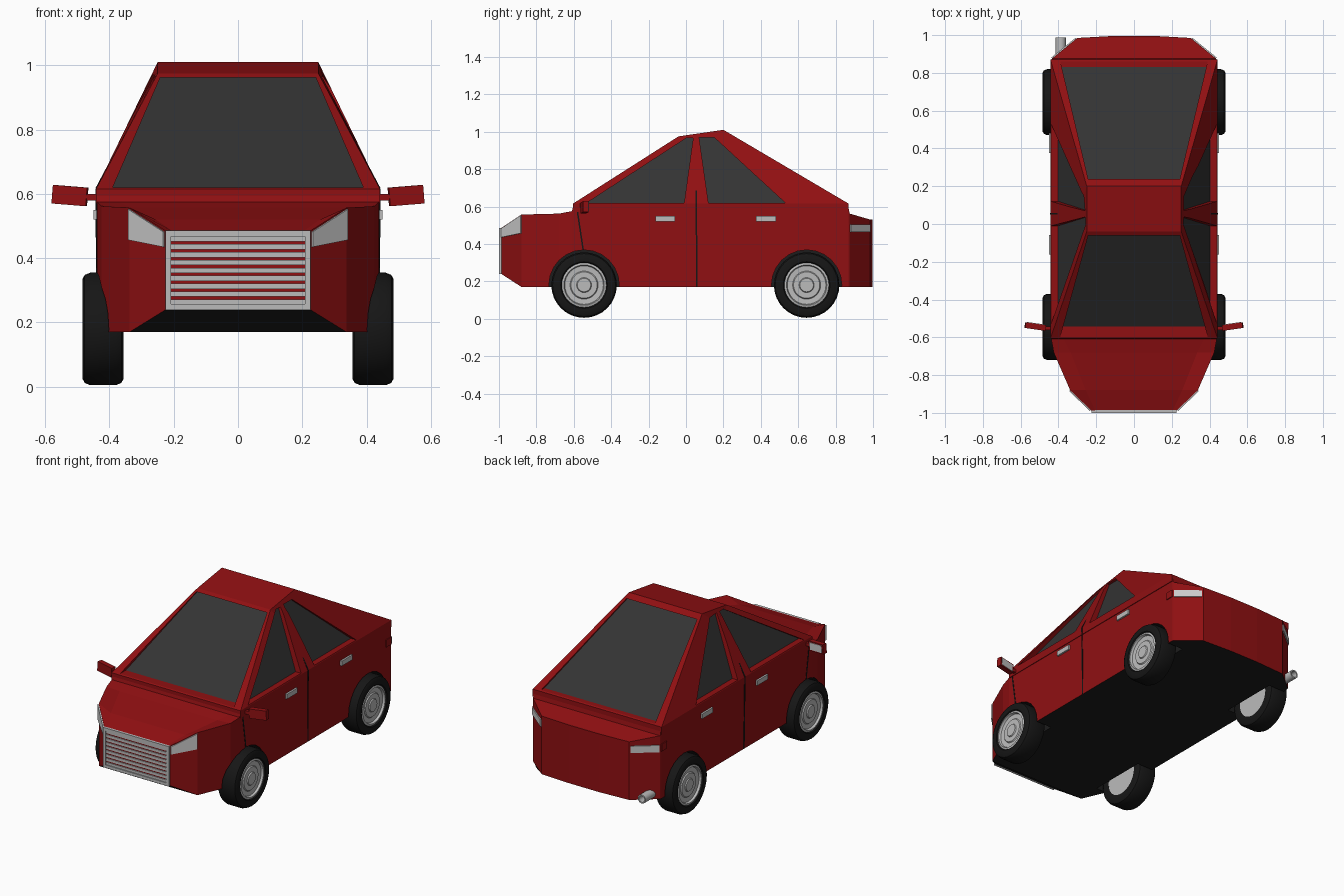
import bpy, bmesh, math
from mathutils import Vector, Matrix

cube = bpy.data.objects.get("Cube")
if cube:
    bpy.data.objects.remove(cube, do_unlink=True)


def material(name, rgb):
    m = bpy.data.materials.new(name)
    m.use_nodes = True
    m.diffuse_color = (*rgb, 1)
    m.node_tree.nodes["Principled BSDF"].inputs["Base Color"].default_value = (*rgb, 1)
    return m


RED = material("red paint", (0.28, 0.005, 0.006))
GLASS = material("tinted glass", (0.034, 0.034, 0.034))
BLACK = material("black rubber", (0.008, 0.008, 0.008))
UNDER = material("underbody grey", (0.012, 0.012, 0.012))
SILVER = material("silver trim", (0.5, 0.5, 0.5))
LAMP = material("lamp lens", (0.6, 0.6, 0.6))


def finish(name, bm, *mats):
    bmesh.ops.recalc_face_normals(bm, faces=bm.faces)
    me = bpy.data.meshes.new(name)
    bm.to_mesh(me)
    bm.free()
    for m in mats:
        me.materials.append(m)
    ob = bpy.data.objects.new(name, me)
    bpy.context.collection.objects.link(ob)
    return ob


def loft(name, rings, *mats):
    """Skin a row of closed rings and cap both ends."""
    bm = bmesh.new()
    rows = [[bm.verts.new(p) for p in ring] for ring in rings]
    for a, b in zip(rows, rows[1:]):
        for i in range(len(a)):
            j = (i + 1) % len(a)
            bm.faces.new((a[i], a[j], b[j], b[i]))
    bm.faces.new(rows[0])
    bm.faces.new(rows[-1])
    return finish(name, bm, *mats)


def plate(name, pts, offset, *mats):
    """Flat polygon thickened along an offset."""
    off = Vector(offset)
    return loft(name, [pts, [Vector(p) + off for p in pts]], *mats)


def box(name, centre, size, mat, turn=None):
    bm = bmesh.new()
    bmesh.ops.create_cube(bm, size=1, matrix=Matrix.Diagonal((*size, 1)))
    ob = finish(name, bm, mat)
    ob.matrix_world = Matrix.Translation(centre) @ (turn or Matrix())
    return ob


def lathe(name, profile, centre, side, mat, axis="X"):
    """Revolve (radius, along) points about the x or y axis."""
    bm = bmesh.new()
    vs = [bm.verts.new((side * a, r, 0) if axis == "X" else (r, a, 0)) for r, a in profile]
    es = [bm.edges.new(p) for p in zip(vs, vs[1:])]
    bmesh.ops.spin(bm, geom=vs + es, cent=(0, 0, 0), steps=32, angle=math.tau,
                   axis=(1, 0, 0) if axis == "X" else (0, 1, 0))
    bmesh.ops.remove_doubles(bm, verts=bm.verts, dist=0.0005)
    ob = finish(name, bm, mat)
    ob.location = centre
    bpy.ops.object.select_all(action="DESELECT")
    ob.select_set(True)
    bpy.context.view_layer.objects.active = ob
    bpy.ops.object.shade_smooth_by_angle(angle=math.radians(35))
    return ob


def carve(ob, cutters):
    """Subtract the cutters, then bake the result and discard them."""
    for c in cutters:
        c.hide_render = True
        mod = ob.modifiers.new("cut", "BOOLEAN")
        mod.operation, mod.solver, mod.object = "DIFFERENCE", "EXACT", c
    deps = bpy.context.evaluated_depsgraph_get()
    baked = bpy.data.meshes.new_from_object(ob.evaluated_get(deps))
    ob.modifiers.clear()
    ob.data = baked
    for c in cutters:
        bpy.data.objects.remove(c, do_unlink=True)


# Lower body: y, outer x, bottom z, outer top z, inner x, inner top z
stations = [
    (-0.988, 0.225, 0.24, 0.485, 0.205, 0.485),
    (-0.88, 0.338, 0.17, 0.557, 0.255, 0.52),
    (-0.68, 0.425, 0.17, 0.562, 0.335, 0.558),
    (-0.61, 0.438, 0.17, 0.575, 0.37, 0.575),
    (-0.6, 0.438, 0.17, 0.612, 0.39, 0.612),
    (0.865, 0.438, 0.17, 0.612, 0.39, 0.612),
    (0.875, 0.435, 0.17, 0.562, 0.39, 0.562),
    (0.985, 0.3, 0.17, 0.53, 0.25, 0.53),
    (0.996, 0.1, 0.17, 0.53, 0.06, 0.53),
]
body = loft("body", [[(xo, y, zb), (xo, y, zt), (xi, y, zi), (-xi, y, zi), (-xo, y, zt), (-xo, y, zb)]
                     for y, xo, zb, zt, xi, zi in stations], RED, UNDER)
for f in body.data.polygons:
    f.material_index = int(f.normal.z < -0.3)

# Wheels and wheel arches
tyre = [(0.115, 0.36), (0.155, 0.356), (0.168, 0.363), (0.175, 0.38), (0.175, 0.46),
        (0.168, 0.477), (0.155, 0.484), (0.125, 0.484), (0.118, 0.476)]
rim = [(0, 0.364), (0.119, 0.364), (0.119, 0.478), (0.108, 0.481), (0.103, 0.468), (0.075, 0.466),
       (0.07, 0.472), (0.04, 0.472), (0.036, 0.478), (0, 0.478)]
arches = []
for s, side in ((1, "left"), (-1, "right")):
    for y, end in ((-0.545, "front"), (0.645, "rear")):
        hub = (0, y, 0.18)
        lathe(f"{end}_{side}_tyre", tyre, hub, s, BLACK)
        lathe(f"{end}_{side}_rim", rim, hub, s, SILVER)
        circle = [(s * 0.33, y + 0.188 * math.cos(a * math.tau / 24), 0.18 + 0.188 * math.sin(a * math.tau / 24))
                  for a in range(24)]
        arch = plate("arch_cutter", circle, (s * 0.2, 0, 0), RED, UNDER)
        for f in arch.data.polygons:
            f.material_index = 1
        arches.append(arch)
carve(body, arches)


# Cabin with recessed windows
def deck(x, y0, y1, z0, z1):
    return [(-x, y0, z0), (x, y0, z0), (x, y1, z1), (-x, y1, z1)]


cabin = loft("cabin", [deck(0.442, -0.605, 0.87, 0.57, 0.57), deck(0.442, -0.605, 0.87, 0.615, 0.615),
                       deck(0.25, -0.04, 0.2, 0.975, 1.01)], RED, GLASS)


def window(floor, outward):
    cutter = plate("window_cutter", floor, outward, RED, GLASS)
    out = Vector(outward).normalized()
    for f in cutter.data.polygons:
        inner = all(abs((cutter.data.vertices[v].co - Vector(floor[0])).length -
                        min((cutter.data.vertices[v].co - Vector(p)).length + 
                            (Vector(p) - Vector(floor[0])).length for p in floor)) < 1e-4
                    for v in f.vertices)
        f.material_index = int(inner and f.normal.dot(out) < -0.1)
    return cutter


def side_window(s, outline):
    return window([(s * (0.402 - 0.445 * (z - 0.62)), y, z) for y, z in outline], (s * 0.3, 0, 0))


windows = [
    window([(-0.39, -0.542, 0.62), (0.39, -0.542, 0.62), (0.242, -0.045, 0.962), (-0.242, -0.045, 0.962)],
           (0, -0.5, 0)),
    window([(-0.39, 0.83, 0.62), (0.39, 0.83, 0.62), (0.242, 0.215, 0.988), (-0.242, 0.215, 0.988)],
           (0, 0.5, 0)),
]
for s in (1, -1):
    windows.append(side_window(s, [(-0.53, 0.62), (-0.01, 0.62), (0.038, 0.965), (0.0, 0.965)]))
    windows.append(side_window(s, [(0.12, 0.62), (0.53, 0.62), (0.15, 0.97), (0.07, 0.97)]))
carve(cabin, windows)

# Grille: frame and slats
for z in (0.248, 0.477):
    box("grille_rail", (0, -0.988, z), (0.452, 0.024, 0.018), SILVER)
for x in (-0.217, 0.217):
    box("grille_post", (x, -0.988, 0.3625), (0.018, 0.024, 0.245), SILVER)
for i in range(9):
    box("grille_slat", (0, -0.987, 0.264 + i * 0.0245), (0.42, 0.014, 0.016), SILVER)

# Paired details
for s, side in ((1, "left"), (-1, "right")):
    plate(f"{side}_headlight", [(s * 0.228, -0.985, 0.435), (s * 0.228, -0.985, 0.482),
                                (s * 0.338, -0.88, 0.553), (s * 0.338, -0.88, 0.457)],
          (s * 0.005, -0.005, 0), LAMP)
    plate(f"{side}_tail_light", [(s * 0.433, 0.877, 0.463), (s * 0.433, 0.877, 0.505),
                                 (s * 0.305, 0.981, 0.505), (s * 0.305, 0.981, 0.463)],
          (s * 0.004, 0.005, 0), LAMP)
    box(f"{side}_tail_light_bezel", (s * 0.438, 0.845, 0.487), (0.01, 0.05, 0.045), RED)
    for y in (-0.11, 0.428):
        box(f"{side}_door_handle", (s * 0.442, y, 0.535), (0.014, 0.105, 0.03), SILVER)
    for name, low, high in (("door_seam", (0.437, 0.058, 0.172), (0.441, 0.055, 0.615)),
                            ("pillar_seam", (0.441, 0.055, 0.617), (0.262, 0.053, 0.955)),
                            ("fender_seam", (0.437, -0.55, 0.37), (0.437, -0.58, 0.57))):
        (x0, y0, z0), (x1, y1, z1) = low, high
        plate(f"{side}_{name}", [(s * x0, y0 - 0.004, z0), (s * x0, y0 + 0.004, z0),
                                 (s * x1, y1 + 0.004, z1), (s * x1, y1 - 0.004, z1)],
              (s * 0.003, 0, 0), BLACK)
    # Door mirror
    turn = Matrix.Rotation(s * 0.14, 4, "Z") @ Matrix.Rotation(s * -0.08, 4, "Y")
    centre = Vector((s * 0.523, -0.543, 0.595))
    box(f"{side}_mirror_arm", (s * 0.455, -0.552, 0.59), (0.05, 0.018, 0.02), RED)
    box(f"{side}_mirror_housing", centre, (0.108, 0.03, 0.058), RED, turn)
    box(f"{side}_mirror_glass", centre + turn @ Vector((0, 0.016, 0)), (0.09, 0.004, 0.044), LAMP, turn)

# Exhaust pipe
lathe("exhaust_pipe", [(0.02, 0.85), (0.027, 0.85), (0.027, 0.988), (0.019, 0.988), (0.019, 0.86), (0, 0.86)],
      (-0.388, 0, 0.2), 1, SILVER, "Y")
